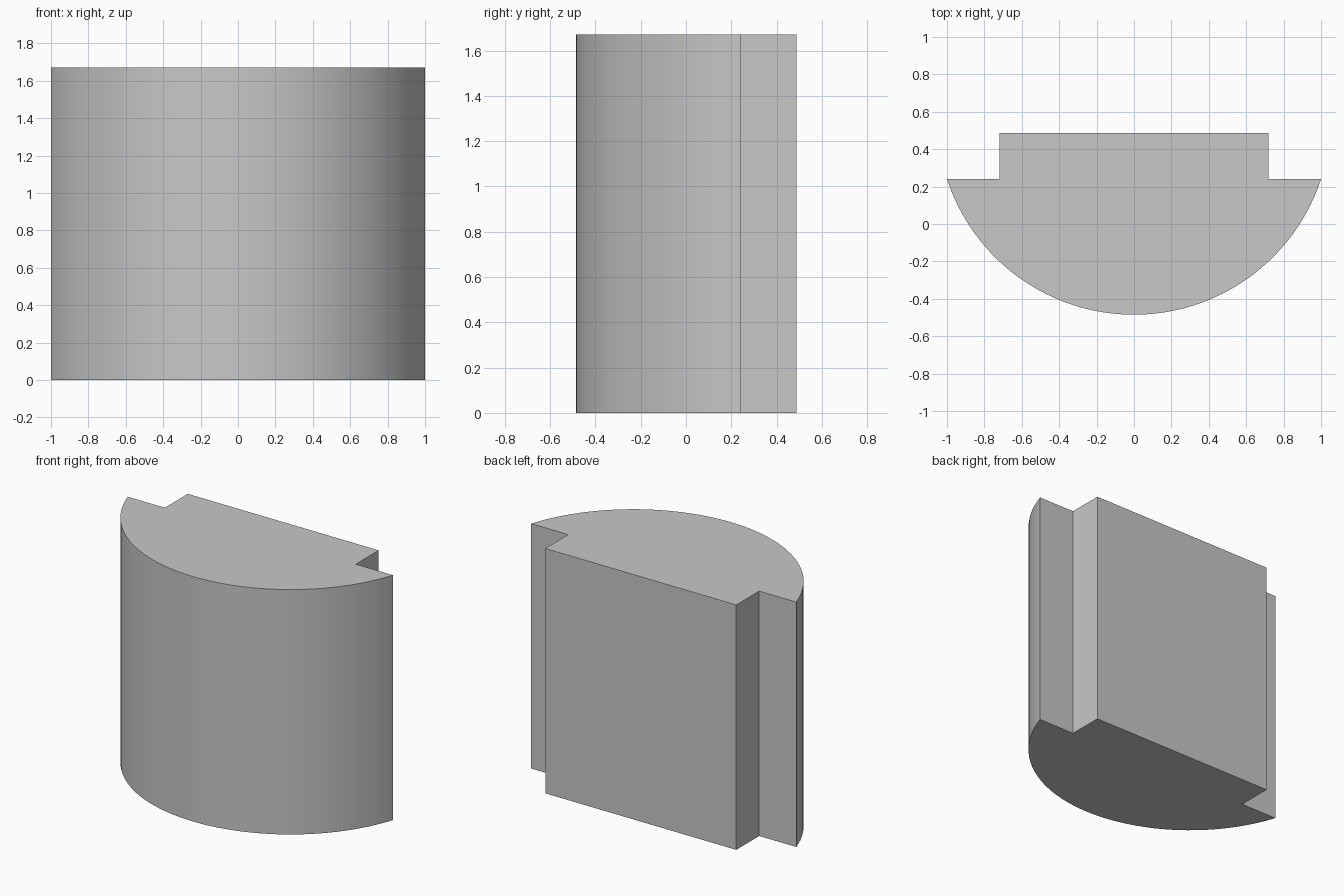
import bpy
import bmesh
import math

default = bpy.data.objects.get("Cube")
if default:
    bpy.data.objects.remove(default, do_unlink=True)

HEIGHT = 1.67
FRONT, SHOULDER, BACK = -0.485, 0.24, 0.487
TONGUE_HALF = 0.72
SEGMENTS = 48

# Material
grey = bpy.data.materials.new("light grey")
grey.use_nodes = True
colour = (0.58, 0.58, 0.58, 1)
grey.diffuse_color = colour
grey.node_tree.nodes["Principled BSDF"].inputs["Base Color"].default_value = colour

# Cross-section: bowed front from shoulder to shoulder
sagitta = SHOULDER - FRONT
radius = (1 + sagitta ** 2) / (2 * sagitta)
centre = FRONT + radius
half_angle = math.asin(1 / radius)
profile = []
for i in range(SEGMENTS + 1):
    a = half_angle * (2 * i / SEGMENTS - 1)
    profile.append((radius * math.sin(a), centre - radius * math.cos(a)))

# Cross-section: stepped tongue along the back
profile += [(TONGUE_HALF, SHOULDER), (TONGUE_HALF, BACK),
            (-TONGUE_HALF, BACK), (-TONGUE_HALF, SHOULDER)]

# Extrude the cross-section into a solid block
bm = bmesh.new()
base = bm.faces.new([bm.verts.new((x, y, 0)) for x, y in profile])
result = bmesh.ops.extrude_face_region(bm, geom=[base], use_keep_orig=True)
top = [v for v in result["geom"] if isinstance(v, bmesh.types.BMVert)]
bmesh.ops.translate(bm, verts=top, vec=(0, 0, HEIGHT))
bmesh.ops.recalc_face_normals(bm, faces=bm.faces)

mesh = bpy.data.meshes.new("bowed_block")
bm.to_mesh(mesh)
bm.free()
mesh.materials.append(grey)
block = bpy.data.objects.new("bowed_block", mesh)
bpy.context.collection.objects.link(block)

# Smooth the bow, keep the corners sharp
bpy.ops.object.select_all(action="DESELECT")
block.select_set(True)
bpy.context.view_layer.objects.active = block
bpy.ops.object.shade_smooth_by_angle(angle=math.radians(30))
